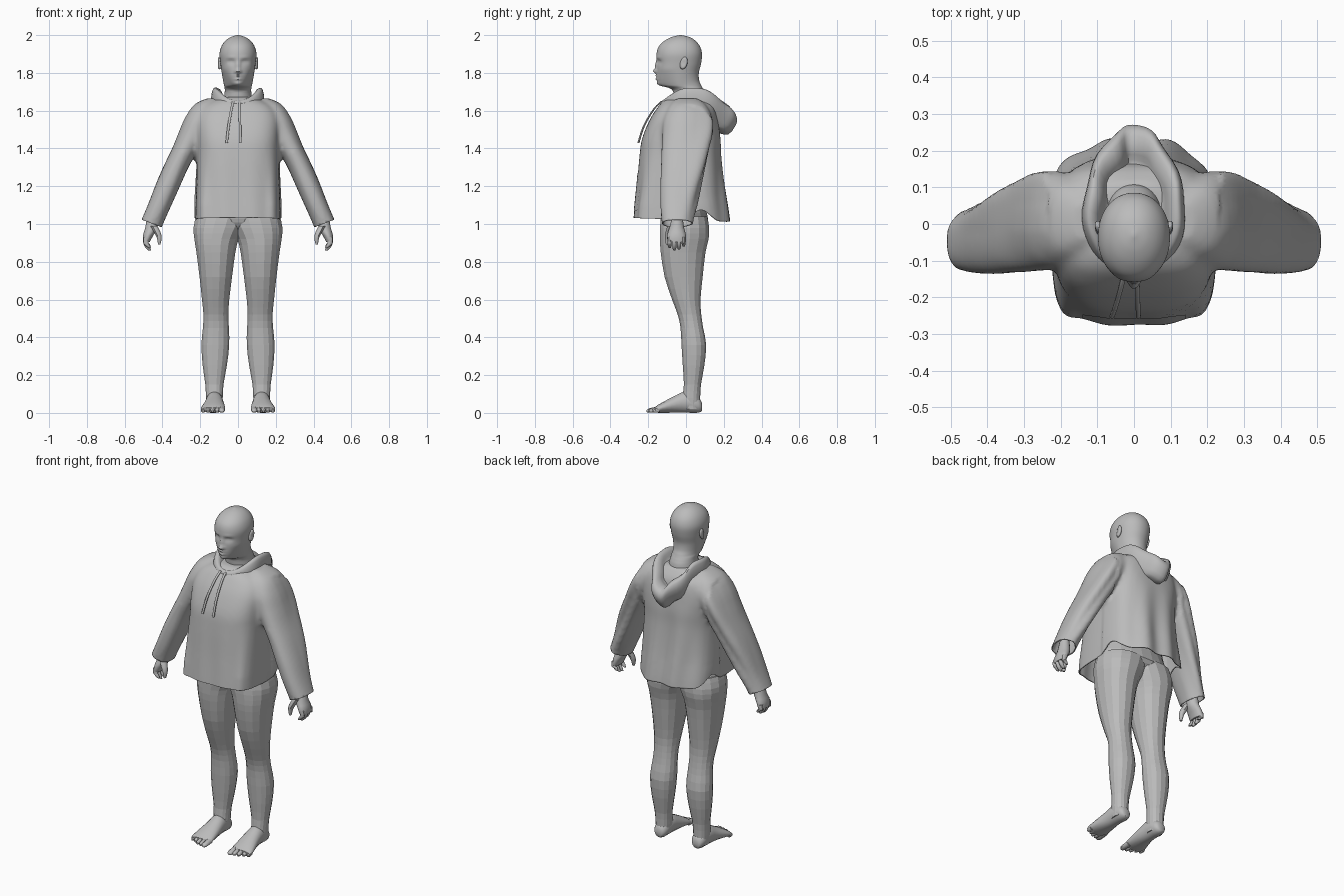
import bpy, bmesh, math
from mathutils import Vector

cube = bpy.data.objects.get("Cube")
if cube:
    bpy.data.objects.remove(cube)

grey = bpy.data.materials.new("neutral_grey")
grey.use_nodes = True
GREY = (0.5, 0.5, 0.5, 1)
grey.diffuse_color = GREY
grey.node_tree.nodes["Principled BSDF"].inputs["Base Color"].default_value = GREY


def add_object(name, bm, smooth=True):
    bmesh.ops.recalc_face_normals(bm, faces=bm.faces[:])
    mesh = bpy.data.meshes.new(name)
    bm.to_mesh(mesh)
    bm.free()
    mesh.materials.append(grey)
    if smooth:
        mesh.shade_smooth()
        mesh.set_sharp_from_angle(angle=math.radians(50))
    obj = bpy.data.objects.new(name, mesh)
    bpy.context.collection.objects.link(obj)
    return obj


def spline(rows, steps):
    """Smooth in-between rows through the given rows."""
    out = []
    for i in range(len(rows) - 1):
        quad = list(zip(rows[max(i - 1, 0)], rows[i], rows[i + 1], rows[min(i + 2, len(rows) - 1)]))
        for k in range(steps):
            t = k / steps
            out.append([b + t * ((c - a) / 2 + t * (a - 2.5 * b + 2 * c - d / 2
                        + t * (1.5 * (b - c) + (d - a) / 2))) for a, b, c, d in quad])
    return out + [list(rows[-1])]


def skin_rings(bm, rings, capped=True):
    loops = [[bm.verts.new(p) for p in ring] for ring in rings]
    n = len(loops[0])
    for a, b in zip(loops, loops[1:]):
        for i in range(n):
            bm.faces.new((a[i], a[(i + 1) % n], b[(i + 1) % n], b[i]))
    if capped:
        bm.faces.new(loops[0])
        bm.faces.new(loops[-1])


def loft(bm, rows, seg=16, steps=2, power=2.0, side=1, along_y=False):
    """Rows are (height, x0, x1, y0, y1); along_y swaps height and depth."""
    rings = []
    for h, x0, x1, y0, y1 in spline(rows, steps):
        ring = []
        for i in range(seg):
            a = math.tau * (i + 0.5) / seg
            c, s = math.cos(a), math.sin(a)
            x = (x0 + x1) / 2 + (x1 - x0) / 2 * math.copysign(abs(c) ** (2 / power), c)
            y = (y0 + y1) / 2 + (y1 - y0) / 2 * math.copysign(abs(s) ** (2 / power), s)
            ring.append((x * side, h, y) if along_y else (x * side, y, h))
        rings.append(ring)
    skin_rings(bm, rings)


def wide(z, x, y0, y1):
    return (z, -x, x, y0, y1)


# Head and neck, with a narrowed jaw and the face raised and sunk by soft bumps
HEAD = [wide(1.62, .085, -.06, .115), wide(1.68, .073, -.065, .105), wide(1.705, .07, -.07, .095),
        wide(1.72, .071, -.09, .087), wide(1.735, .074, -.138, .08), wide(1.76, .079, -.152, .07),
        wide(1.80, .086, -.155, .068), wide(1.85, .093, -.154, .08), wide(1.90, .098, -.156, .085),
        wide(1.94, .088, -.144, .074), wide(1.97, .067, -.114, .05), wide(1.99, .038, -.075, .018),
        wide(2.0, .004, -.035, -.025)]
# x, z, width, height, forward amount
FACE = [(0, 1.81, .013, .012, .02), (0, 1.84, .010, .025, .013), (.036, 1.858, .018, .012, -.014),
        (.036, 1.855, .011, .006, .009), (.036, 1.88, .025, .008, .004), (0, 1.785, .02, .005, .008),
        (0, 1.768, .017, .006, .009), (0, 1.742, .02, .014, .007), (.013, 1.805, .007, .007, .007)]
bm = bmesh.new()
loft(bm, HEAD, seg=64, steps=6, power=2.1)
for v in bm.verts:
    x, y, z = v.co
    if y < -.04 and z > 1.705:
        jaw = min(1, max(0, 1.82 - z) / .08) * min(1, (-.04 - y) / .08)
        v.co.x *= 1 - .28 * jaw
    if y < -.06 and z > 1.725:
        x = abs(v.co.x)
        v.co.y -= sum(amt * math.exp(-((x - fx) / w) ** 2 - ((z - fz) / h) ** 2)
                      for fx, fz, w, h, amt in FACE)
add_object("head", bm)

# Trunk and hips under the clothing
bm = bmesh.new()
loft(bm, [wide(.915, .02, -.04, .03), wide(.95, .06, -.08, .06), wide(.99, .13, -.115, .09),
          wide(1.03, .225, -.133, .118), wide(1.1, .205, -.13, .1), wide(1.25, .17, -.12, .09),
          wide(1.45, .18, -.13, .1), wide(1.6, .11, -.06, .1)], seg=20)
add_object("trunk", bm, smooth=False)

LEG = [(1.04, -.06, .225, -.135, .115), (.98, -.04, .238, -.14, .125), (.92, -.006, .233, -.14, .122),
       (.85, .012, .222, -.136, .105), (.72, .03, .205, -.115, .09), (.6, .045, .192, -.075, .078),
       (.52, .05, .184, -.045, .082), (.45, .047, .187, -.03, .092), (.36, .045, .195, -.025, .108),
       (.25, .058, .188, -.018, .098), (.15, .076, .174, -.012, .08), (.08, .08, .17, -.02, .076),
       (.02, .085, .165, -.02, .076)]
FOOT = [(.085, .105, .145, .01, .05), (.065, .085, .163, 0, .085), (0, .08, .17, 0, .115),
        (-.05, .075, .176, 0, .095), (-.1, .07, .188, 0, .07), (-.145, .068, .198, 0, .045),
        (-.165, .075, .195, .002, .03)]
PALM = [(1.05, .43, .48, -.07, -.02), (.98, .425, .492, -.088, -.01), (.94, .448, .504, -.1, 0),
        (.905, .466, .504, -.097, -.001)]
THUMB = [(.99, .425, .465, -.1, -.05), (.955, .408, .445, -.11, -.07),
         (.925, .403, .43, -.112, -.08), (.892, .41, .424, -.107, -.09)]

for side, label in ((1, "left"), (-1, "right")):
    bm = bmesh.new()
    loft(bm, LEG, seg=16, power=2.15, side=side)
    add_object(label + "_leg", bm, smooth=False)

    # Foot with five toes
    bm = bmesh.new()
    loft(bm, FOOT, seg=16, side=side, along_y=True)
    for i in range(5):
        cx, r = .086 + .0245 * i, (.017 if i == 0 else .012)
        tip = -.208 + .006 * i + (.003 * i if i > 2 else 0)
        loft(bm, [(-.14, cx - r, cx + r, .002, .036), (tip + .015, cx - r, cx + r, 0, .026),
                  (tip, cx - r / 2, cx + r / 2, .004, .016)], seg=8, side=side, along_y=True)
    add_object(label + "_foot", bm)

    # Hand with four curled fingers and a thumb
    bm = bmesh.new()
    loft(bm, PALM, seg=14, side=side)
    loft(bm, THUMB, seg=8, side=side)
    for i, tip in enumerate((.872, .86, .864, .88)):
        y0 = -.098 + .0247 * i
        y1 = y0 + .023
        loft(bm, [(.93, .47, .5, y0, y1), (.9, .474, .503, y0, y1), (tip + .015, .466, .492, y0, y1),
                  (tip, .46, .475, y0 + .006, y1 - .006)], seg=8, side=side)
    add_object(label + "_hand", bm)

    bm = bmesh.new()
    bmesh.ops.create_uvsphere(bm, u_segments=16, v_segments=10, radius=1)
    for v in bm.verts:
        x, y, z = v.co
        if x > 0:
            x -= .7 * math.exp(-(y * y + z * z) * 3)
        v.co = (side * (.099 + .013 * x + .008 * min(y, 0)), -.012 + .02 * y + .006 * z, 1.852 + .033 * z)
    add_object(label + "_ear", bm)

# Hooded top: body and sleeves fused, then trimmed open at hem and cuffs
BODY = [wide(.96, .224, -.283, .232), wide(1.05, .224, -.275, .222), wide(1.2, .219, -.26, .2),
        wide(1.35, .216, -.247, .185), wide(1.45, .22, -.233, .182), wide(1.55, .222, -.193, .17),
        wide(1.615, .195, -.152, .155), wide(1.65, .14, -.122, .13), wide(1.672, .085, -.09, .11)]
SLEEVE = [(1.665, .1, .165, -.045, .06), (1.63, .1, .235, -.085, .105), (1.56, .12, .283, -.118, .14),
          (1.48, .16, .317, -.126, .143), (1.4, .208, .349, -.13, .128), (1.3, .262, .396, -.133, .105),
          (1.2, .307, .439, -.137, .08), (1.1, .352, .478, -.136, .056), (1.02, .388, .512, -.13, .036),
          (.94, .421, .544, -.122, .025)]
bm = bmesh.new()
loft(bm, BODY, seg=64, steps=4, power=3.2)
for side in (1, -1):
    loft(bm, SLEEVE, seg=32, steps=4, power=2.3, side=side)
base = add_object("top_base", bm)
remesh = base.modifiers.new("fuse", 'REMESH')
remesh.mode = 'VOXEL'
remesh.voxel_size = .013
relax = base.modifiers.new("relax", 'SMOOTH')
relax.iterations = 4
fused = bpy.data.meshes.new_from_object(base.evaluated_get(bpy.context.evaluated_depsgraph_get()))
bpy.data.objects.remove(base)
bm = bmesh.new()
bm.from_mesh(fused)
bpy.data.meshes.remove(fused)


def trim(keep, point, normal):
    faces = [f for f in bm.faces if keep(f.calc_center_median())]
    geom = set(faces)
    for f in faces:
        geom.update(f.edges)
        geom.update(f.verts)
    bmesh.ops.bisect_plane(bm, geom=list(geom), plane_co=point, plane_no=normal, clear_outer=True)


trim(lambda c: abs(c.x) < .3 and c.z < 1.12, (0, 0, 1.022), Vector((0, -.04, -1)).normalized())
for side in (1, -1):
    trim(lambda c: c.x * side > .33 and c.z < 1.12, (.45 * side, 0, 1.0),
         Vector((.04 * side, 0, -.105)).normalized())

# Cloth folds down the body and sleeves, square front corners and raised side slits
bm.normal_update()
for v in bm.verts:
    x, y, z = v.co
    if abs(x) < .235 and z < 1.5:
        drop = min(1, (1.5 - z) / .35)
        amount = .009 if y > 0 else .002
        v.co += v.normal * amount * drop * math.sin(x * 42 + z * 3 + 1)
        if y < -.1:
            corner = math.exp(-((abs(x) - .2) / .04) ** 2) * min(1, (-.1 - y) / .06)
            v.co.y -= .03 * corner * min(1, max(0, 1.4 - z) / .3)
        if z < 1.14:
            edge = min(1, max(0, abs(x) - .15) / .05)
            v.co.z += .055 * edge * math.exp(-((y - .08) / .06) ** 2) * (1.14 - z) / .12
    elif abs(x) > .235:
        across = abs(x) * .92 + z * .4
        amount = .007 * min(1, max(0, y + .02) / .08)
        v.co += v.normal * amount * math.sin(across * 75 + z * 9)
top = add_object("hooded_top", bm)
cloth = top.modifiers.new("cloth", 'SOLIDIFY')
cloth.thickness = .006

# Front pouch pocket, laid on the cloth
bm = bmesh.new()
bmesh.ops.create_grid(bm, x_segments=20, y_segments=14, size=1)
for v in bm.verts:
    u, w = v.co.x, v.co.y
    v.co = (u * (.14 - .04 * max(0, w)), -.4, 1.17 + .1 * w)
pocket = add_object("front_pocket", bm)
wrap = pocket.modifiers.new("wrap", 'SHRINKWRAP')
wrap.target = top
wrap.wrap_method = 'PROJECT'
wrap.use_project_y = True
wrap.use_negative_direction = True
wrap.offset = .003
wrap.wrap_mode = 'ABOVE_SURFACE'

# Lowered hood: rings of width, front, back, front height, side lift, back height
HOOD = [(.13, -.12, .16, 1.60, .04, 1.49), (.14, -.132, .225, 1.625, .06, 1.48),
        (.142, -.134, .27, 1.642, .075, 1.545), (.13, -.123, .255, 1.654, .095, 1.59),
        (.105, -.106, .205, 1.652, .088, 1.6), (.085, -.086, .16, 1.638, .07, 1.585),
        (.07, -.066, .11, 1.63, .04, 1.62)]
bm = bmesh.new()
rings = []
for width, front, back, zf, lift, zb in spline(HOOD, 3):
    ring = []
    for i in range(48):
        a = math.tau * i / 48
        t = (1 - math.cos(a)) / 2
        fold = .006 * t * math.sin(7 * a + 1)
        ring.append((width * math.sin(a) * (1.16 - .38 * t) + fold, front + (back - front) * t,
                     zf + (zb - zf) * t + lift * math.sin(a) ** 2 + fold))
    rings.append(ring)
skin_rings(bm, rings, capped=False)
hood = add_object("hood", bm)
hood.modifiers.new("cloth", 'SOLIDIFY').thickness = .006

# Drawstrings
for label, x0, x1 in (("right", -.025, -.06), ("left", .008, .012)):
    bm = bmesh.new()
    path = [(x0, -.13, 1.65), (x0 * .7 + x1 * .3, -.172, 1.605), (x0 * .3 + x1 * .7, -.222, 1.52),
            (x1, -.252, 1.43)]
    loft(bm, [(z, x - .007, x + .007, y - .006, y + .006) for x, y, z in path], seg=8, steps=5)
    add_object(label + "_drawstring", bm)
